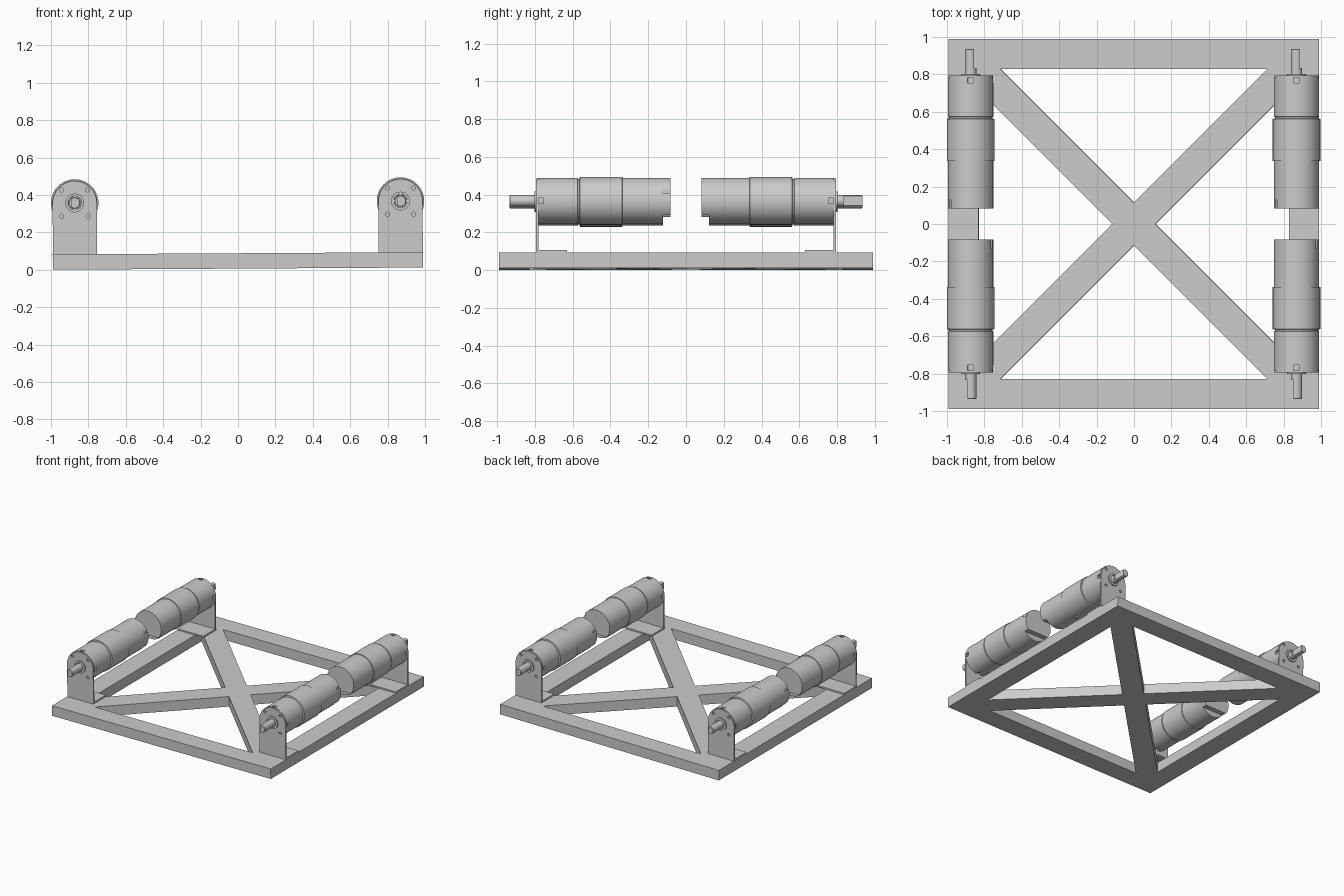
import bpy, bmesh, math
from mathutils import Matrix, Vector

if "Cube" in bpy.data.objects:
    bpy.data.objects.remove(bpy.data.objects["Cube"])

TILT = Matrix.Rotation(-0.006, 4, 'Y')   # the whole model leans very slightly
AX, AZ = 0.871, 0.362                    # motor axis position
F0, F1 = 0.006, 0.088                    # frame bottom and top


def make(name, bm, smooth=False):
    bmesh.ops.recalc_face_normals(bm, faces=bm.faces)
    me = bpy.data.meshes.new(name)
    bm.to_mesh(me)
    bm.free()
    ob = bpy.data.objects.new(name, me)
    bpy.context.collection.objects.link(ob)
    if smooth:
        shade(ob)
    return ob


def activate(ob):
    bpy.ops.object.select_all(action='DESELECT')
    ob.select_set(True)
    bpy.context.view_layer.objects.active = ob


def shade(ob):
    activate(ob)
    bpy.ops.object.shade_smooth_by_angle(angle=math.radians(30))


def extrude(bm, faces, vec):
    ext = bmesh.ops.extrude_face_region(bm, geom=faces)
    bmesh.ops.translate(bm, vec=vec, verts=[v for v in ext['geom'] if isinstance(v, bmesh.types.BMVert)])


def add_box(bm, lo, hi):
    lo, hi = Vector(lo), Vector(hi)
    m = Matrix.Translation((lo + hi) / 2) @ Matrix.Diagonal((*(hi - lo), 1))
    bmesh.ops.create_cube(bm, size=1, matrix=m)


def add_rod(bm, x, z, r, y0, y1, n=16):
    m = Matrix.Translation((x, (y0 + y1) / 2, z)) @ Matrix.Rotation(math.pi / 2, 4, 'X')
    bmesh.ops.create_cone(bm, cap_ends=True, segments=n, radius1=r, radius2=r, depth=y1 - y0, matrix=m)


def lathe(name, profile, n=64):
    """Revolve (radius, y) points around the y axis."""
    bm = bmesh.new()
    vs = [bm.verts.new((r, y, 0)) for r, y in profile]
    es = [bm.edges.new(p) for p in zip(vs, vs[1:])]
    bmesh.ops.spin(bm, geom=vs + es, cent=(0, 0, 0), axis=(0, 1, 0), angle=2 * math.pi, steps=n)
    bmesh.ops.remove_doubles(bm, verts=bm.verts, dist=1e-5)
    return make(name, bm)


def cut(ob, bm):
    cutter = make("cutter", bm)
    cutter.hide_render = True
    mod = ob.modifiers.new("cut", 'BOOLEAN')
    mod.object, mod.operation, mod.solver = cutter, 'DIFFERENCE', 'EXACT'
    activate(ob)
    bpy.ops.object.modifier_apply(modifier=mod.name)
    bpy.data.objects.remove(cutter)
    shade(ob)


# square frame with crossed diagonals, one quarter repeated
bm = bmesh.new()
A, B, O = (-0.99, -0.99), (0.99, -0.99), (0, 0)
P, Q, T = (-0.715, -0.83), (0.715, -0.83), (0, -0.115)
for k in range(4):
    rot = Matrix.Rotation(k * math.pi / 2, 4, 'Z')
    v = {p: bm.verts.new(rot @ Vector((*p, F0))) for p in (A, B, O, P, Q, T)}
    for f in ((A, B, Q, P), (B, O, T, Q), (O, A, P, T)):
        bm.faces.new([v[p] for p in f])
bmesh.ops.remove_doubles(bm, verts=bm.verts, dist=1e-4)
extrude(bm, bm.faces[:], (0, 0, F1 - F0))
frame = make("cross_braced_frame", bm)
frame.matrix_world = TILT

# motor: gearbox, groove, wide ring, rear can
motor = lathe("motor_body", [
    (0, 0.783), (0.121, 0.783), (0.121, 0.574), (0.116, 0.572), (0.116, 0.564),
    (0.127, 0.562), (0.127, 0.338), (0.121, 0.336), (0.121, 0.082), (0, 0.082)])
bm = bmesh.new()
add_box(bm, (-0.2, 0.0, -0.2), (0.2, 0.122, -0.075))          # underside end notch
add_box(bm, (-0.2, 0.0, 0.042), (-0.105, 0.128, 0.062))       # side slot
for a in range(4):                                           # square windows
    c = Matrix.Rotation(a * math.pi / 2, 3, 'Y') @ Vector((0, 0, 0.121))
    h = Vector((0.015, 0.014, 0.015))
    p = Vector((0, 0.768, 0)) + c
    add_box(bm, p - h, p + h)
cut(motor, bm)

# bracket: round-topped plate with a foot
bm = bmesh.new()
W, base = 0.118, F1 - AZ
prof = [(-W, base), (W, base)] + [(W * math.cos(t * math.pi / 32), W * math.sin(t * math.pi / 32)) for t in range(33)]
face = bm.faces.new([bm.verts.new((x, 0.782, z)) for x, z in prof])
extrude(bm, [face], (0, 0.012, 0))
bracket = make("motor_bracket", bm)
bm = bmesh.new()
for sx in (-0.07, 0.07):
    for sz in (-0.07, 0.07):
        add_rod(bm, sx, sz, 0.011, 0.77, 0.81)
cut(bracket, bm)
bm = bmesh.new()
add_box(bm, (-W, 0.63, base), (W, 0.7825, base + 0.012))
foot = make("bracket_foot", bm)

# output boss and flatted shaft
boss = lathe("shaft_boss", [(0, 0.78), (0.05, 0.78), (0.05, 0.803), (0.036, 0.803), (0.034, 0.8), (0, 0.8)], 40)
shade(boss)
shaft = lathe("drive_shaft", [(0, 0.79), (0.03, 0.79), (0.03, 0.932), (0.027, 0.935), (0, 0.935)], 32)
bm = bmesh.new()
add_box(bm, (0.017, 0.835, -0.1), (0.1, 1.0, 0.1))
cut(shaft, bm)

# place a copy of every part at the four corners
parts = [motor, bracket, foot, boss, shaft]
for name, x, turn in (("back_left", -AX, 0), ("back_right", AX, 0),
                      ("front_left", -AX, math.pi), ("front_right", AX, math.pi)):
    for part in parts:
        ob = bpy.data.objects.new(f"{name}_{part.name}", part.data)
        bpy.context.collection.objects.link(ob)
        ob.matrix_world = TILT @ Matrix.Translation((x, 0, AZ)) @ Matrix.Rotation(turn, 4, 'Z')
for part in parts:
    bpy.data.objects.remove(part)
